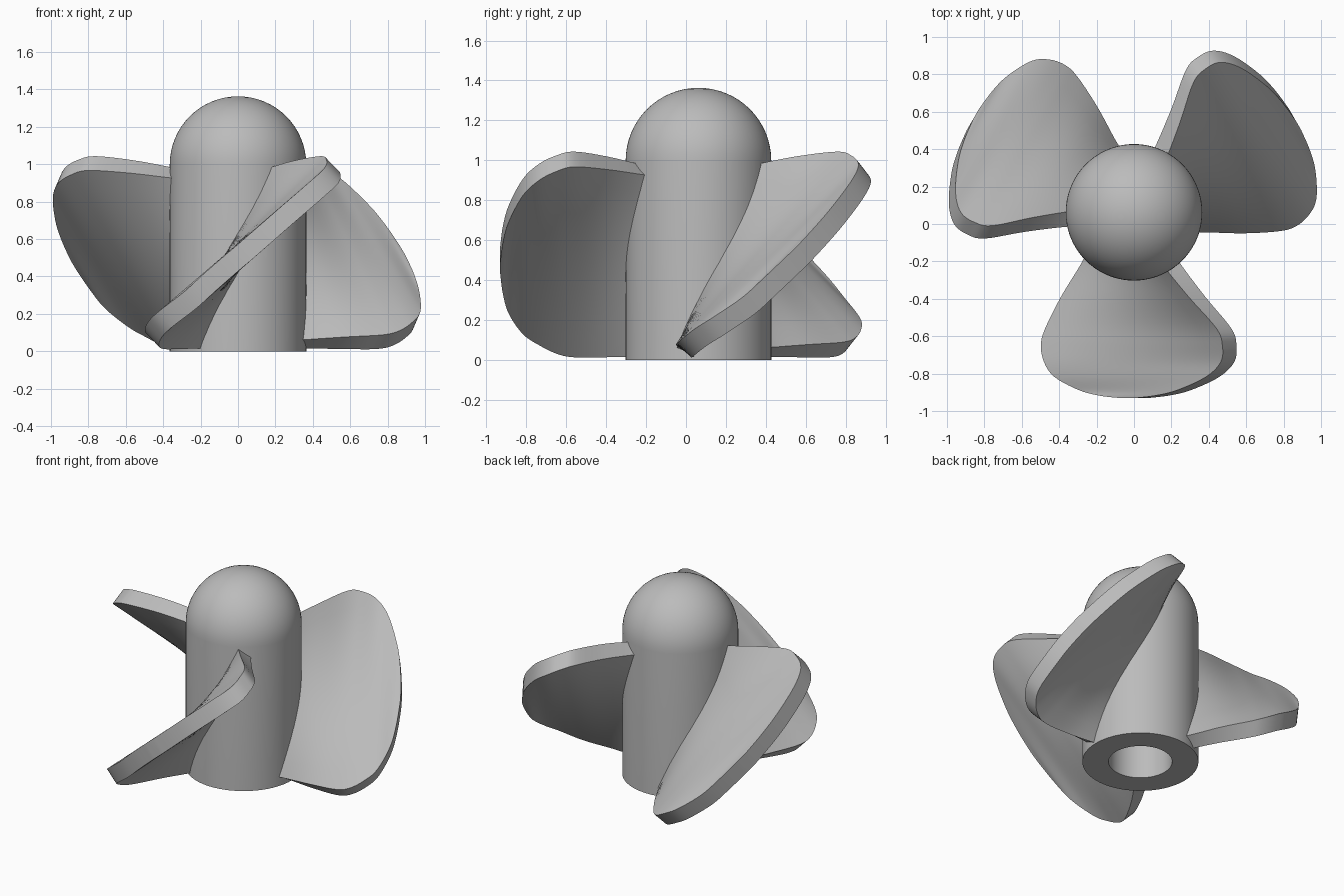
import bpy, bmesh, math
from mathutils import Vector, Matrix

old = bpy.data.objects.get("Cube")
if old:
    bpy.data.objects.remove(old, do_unlink=True)

HUB_Y = 0.0625
HUB_R = 0.365
BORE_R = 0.2
THICK = 0.11

grey = bpy.data.materials.new("plain grey")
grey.use_nodes = True
colour = (0.5, 0.5, 0.5, 1)
grey.diffuse_color = colour
grey.node_tree.nodes["Principled BSDF"].inputs["Base Color"].default_value = colour


def finish(bm, name, angle):
    """Turn a bmesh into a smooth shaded object with crisp edges."""
    bmesh.ops.recalc_face_normals(bm, faces=bm.faces)
    mesh = bpy.data.meshes.new(name)
    bm.to_mesh(mesh)
    bm.free()
    mesh.materials.append(grey)
    obj = bpy.data.objects.new(name, mesh)
    bpy.context.collection.objects.link(obj)
    bpy.ops.object.select_all(action='DESELECT')
    obj.select_set(True)
    bpy.context.view_layer.objects.active = obj
    bpy.ops.object.shade_smooth_by_angle(angle=math.radians(angle))
    return obj


# Hub: domed cylinder with a blind bore, spun from a profile
profile = [(0, 1.0), (BORE_R, 1.0), (BORE_R, 0), (HUB_R, 0)]
for i in range(17):
    a = math.pi / 2 * i / 16
    profile.append((HUB_R * math.cos(a), 0.998 + HUB_R * math.sin(a)))
bm = bmesh.new()
verts = [bm.verts.new((r, 0, z)) for r, z in profile]
edges = [bm.edges.new(pair) for pair in zip(verts, verts[1:])]
bmesh.ops.spin(bm, geom=verts + edges, cent=(0, 0, 0), axis=(0, 0, 1),
               angle=math.tau, steps=72)
bmesh.ops.remove_doubles(bm, verts=bm.verts, dist=0.0005)
bm.transform(Matrix.Translation((0, HUB_Y, 0)))
finish(bm, "hub", 40)

# Blade stations: distance from axis, low edge (x, z), high edge (x, z)
stations = [
    (0.20, -0.20, 0.04, 0.16, 0.94),
    (0.27, -0.23, 0.04, 0.195, 0.95),
    (0.45, -0.345, 0.045, 0.335, 0.985),
    (0.62, -0.435, 0.05, 0.48, 1.005),
    (0.71, -0.46, 0.07, 0.51, 0.985),
    (0.80, -0.445, 0.115, 0.50, 0.94),
    (0.88, -0.39, 0.17, 0.42, 0.865),
    (0.95, -0.26, 0.27, 0.27, 0.735),
    (0.98, -0.15, 0.37, 0.15, 0.63),
    (0.994, -0.03, 0.475, 0.03, 0.525),
]


def catmull(p0, p1, p2, p3, t):
    return [0.5 * (2 * b + (c - a) * t + (2 * a - 5 * b + 4 * c - d) * t ** 2
                   + (3 * b - a - 3 * c + d) * t ** 3)
            for a, b, c, d in zip(p0, p1, p2, p3)]


def smooth_stations(points, steps=5):
    last = len(points) - 1
    result = []
    for i in range(last):
        four = [points[max(0, min(last, i + k))] for k in (-1, 0, 1, 2)]
        result += [catmull(*four, s / steps) for s in range(steps)]
    return result + [points[-1]]


def make_blade(name, turn, chord=10):
    """Twisted plate lofted outward from the hub."""
    bm = bmesh.new()
    rings = []
    for d, x0, z0, x1, z1 in smooth_stations(stations):
        low, high = Vector((x0, -d, z0)), Vector((x1, -d, z1))
        along = (high - low).normalized()
        offset = Vector((-along.z, 0, along.x)) * THICK / 2
        row = [low.lerp(high, k / chord) for k in range(chord + 1)]
        loop = [p + offset for p in row] + [p - offset for p in reversed(row)]
        rings.append([bm.verts.new(p) for p in loop])
    for a, b in zip(rings, rings[1:]):
        for k in range(len(a)):
            n = (k + 1) % len(a)
            bm.faces.new((a[k], a[n], b[n], b[k]))
    bm.faces.new(rings[0])
    bm.faces.new(rings[-1])
    bm.transform(Matrix.Translation((0, HUB_Y, 0)) @ Matrix.Rotation(turn, 4, 'Z'))
    return finish(bm, name, 35)


for i, name in enumerate(("front_blade", "left_blade", "right_blade")):
    make_blade(name, i * math.tau / 3)
